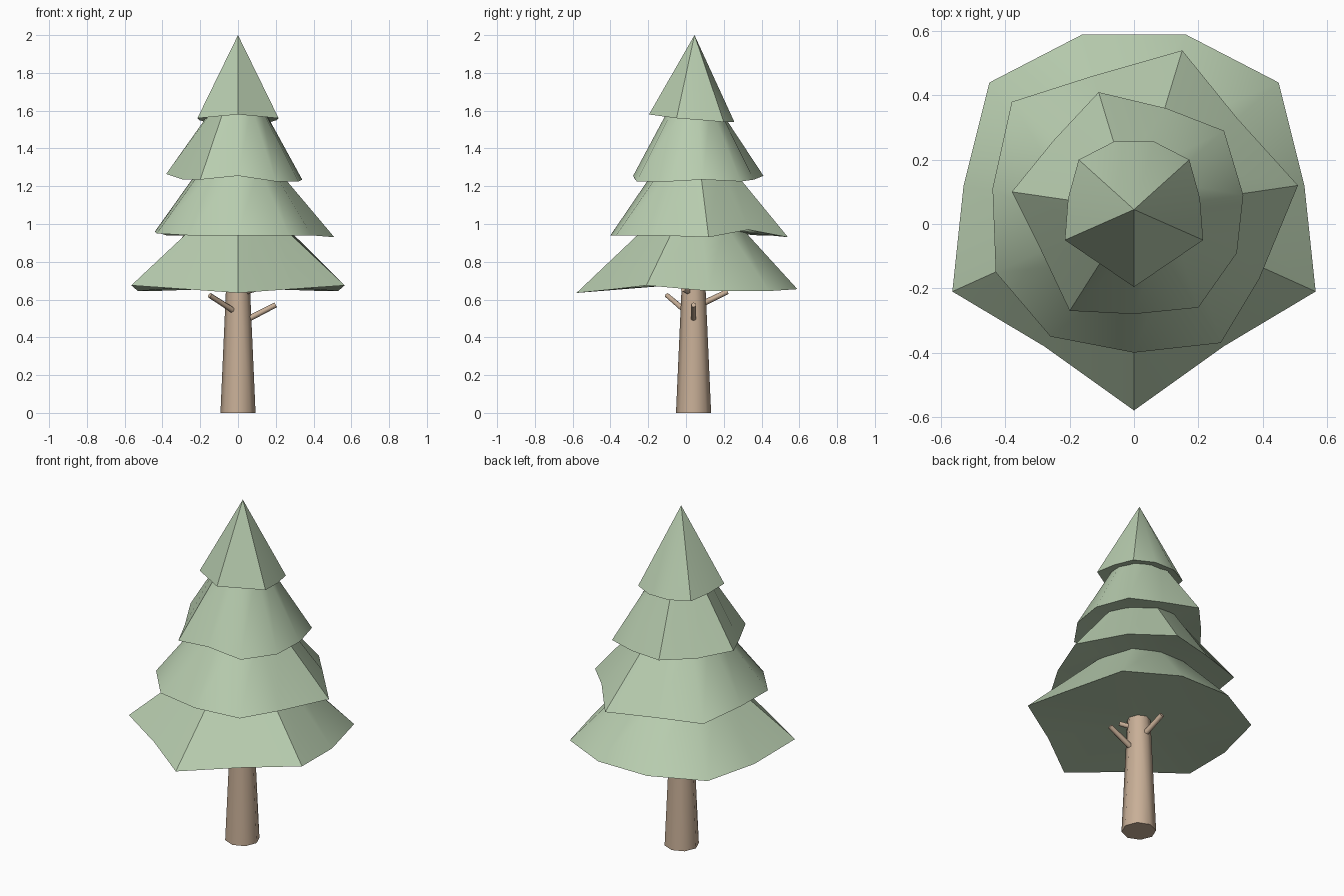
import bpy
import bmesh
import math
from mathutils import Vector

cube = bpy.data.objects.get("Cube")
if cube:
    bpy.data.objects.remove(cube, do_unlink=True)

AXIS = Vector((0, 0.045, 0))  # the trunk line, slightly behind the centre


def make_material(name, colour):
    mat = bpy.data.materials.new(name)
    mat.use_nodes = True
    mat.diffuse_color = (*colour, 1)
    mat.node_tree.nodes["Principled BSDF"].inputs["Base Color"].default_value = (*colour, 1)
    return mat


needle_green = make_material("needle green", (0.48, 0.61, 0.43))
bark_brown = make_material("bark brown", (0.58, 0.43, 0.31))


def finish(name, bm, material, angle):
    """Turn a bmesh into a shaded object with one material."""
    bmesh.ops.recalc_face_normals(bm, faces=bm.faces)
    mesh = bpy.data.meshes.new(name)
    bm.to_mesh(mesh)
    bm.free()
    mesh.materials.append(material)
    obj = bpy.data.objects.new(name, mesh)
    bpy.context.collection.objects.link(obj)
    bpy.ops.object.select_all(action='DESELECT')
    obj.select_set(True)
    bpy.context.view_layer.objects.active = obj
    bpy.ops.object.shade_smooth_by_angle(angle=math.radians(angle))
    return obj


def mirrored(half):
    """Complete an outline running from the front centre round the +x side."""
    return half + [(-x, y, z) for x, y, z in reversed(half) if x > 0]


def foliage_tier(name, outline, base, top, top_radius):
    """Ragged skirt of branches: uneven rim, round neck, shallow hollow below."""
    bm = bmesh.new()
    rim = [bm.verts.new((x, y, base + lift)) for x, y, lift in outline]
    count = len(rim)
    peak = AXIS + Vector((0, 0, top))
    if top_radius:
        neck = []
        for v in rim:
            out = v.co - AXIS
            out.z = 0
            neck.append(bm.verts.new(peak + out.normalized() * top_radius))
        bm.faces.new(neck)
    else:
        tip = bm.verts.new(peak)
    hollow = bm.verts.new(AXIS + Vector((0, 0, base + 0.05)))
    for i in range(count):
        j = (i + 1) % count
        if top_radius:
            bm.faces.new((rim[i], rim[j], neck[j], neck[i]))
        else:
            bm.faces.new((rim[i], rim[j], tip))
        bm.faces.new((rim[j], rim[i], hollow))
    return finish(name, bm, needle_green, 40)


def tapered_rod(name, start, end, start_radius, end_radius, sides):
    """Closed round rod between two points."""
    start, end = Vector(start), Vector(end)
    along = end - start
    bm = bmesh.new()
    bmesh.ops.create_cone(bm, cap_ends=True, segments=sides, radius1=start_radius,
                          radius2=end_radius, depth=along.length)
    turn = along.to_track_quat('Z', 'Y').to_matrix().to_4x4()
    bmesh.ops.transform(bm, matrix=turn, verts=bm.verts)
    bmesh.ops.translate(bm, vec=(start + end) / 2, verts=bm.verts)
    return finish(name, bm, bark_brown, 62)


# Foliage tiers: rim points as x, y and lift above the tier base
foliage_tier("foliage_bottom", mirrored([
    (0, -.58, 0), (.28, -.38, .02), (.565, -.21, .04), (.53, .12, .01),
    (.45, .44, .01), (.16, .59, .02)]), 0.635, 1.0, 0.24)

foliage_tier("foliage_lower", [
    (0, -.4, .01), (.27, -.37, .01), (.39, -.17, .01), (.51, .12, 0),
    (.32, .33, .04), (.15, .54, 0), (-.13, .46, .01), (-.38, .38, .01),
    (-.44, .11, .03), (-.43, -.15, .02), (-.26, -.35, .01)], 0.93, 1.3, 0.2)

foliage_tier("foliage_upper", [
    (0, -.28, .03), (.2, -.26, 0), (.32, -.09, 0), (.34, .09, .01),
    (.28, .29, 0), (.1, .36, .01), (-.11, .41, .03), (-.25, .26, .02),
    (-.38, .1, .04), (-.29, -.08, .01), (-.2, -.27, .01)], 1.225, 1.62, 0.13)

foliage_tier("foliage_tip", mirrored([
    (0, -.196, .04), (.215, -.05, .02), (.205, .08, .01),
    (.172, .2, 0), (.063, .256, 0)]), 1.54, 2.0, 0)

# Trunk
tapered_rod("trunk", (0, 0.04, 0), (0, 0.04, 0.74), 0.093, 0.06, 8)

# Bare twigs on the trunk
twigs = {
    "twig_left": ((.04, .04, .49), (.2, .04, .572)),
    "twig_right": ((-.03, -.01, .545), (-.15, -.1, .622)),
    "twig_back": ((0, .07, .57), (-.01, .22, .642)),
    "twig_front": ((0, .04, .63), (.09, -.015, .655)),
}
for twig_name, (root, end) in twigs.items():
    tapered_rod(twig_name, root, end, 0.016, 0.014, 6)
